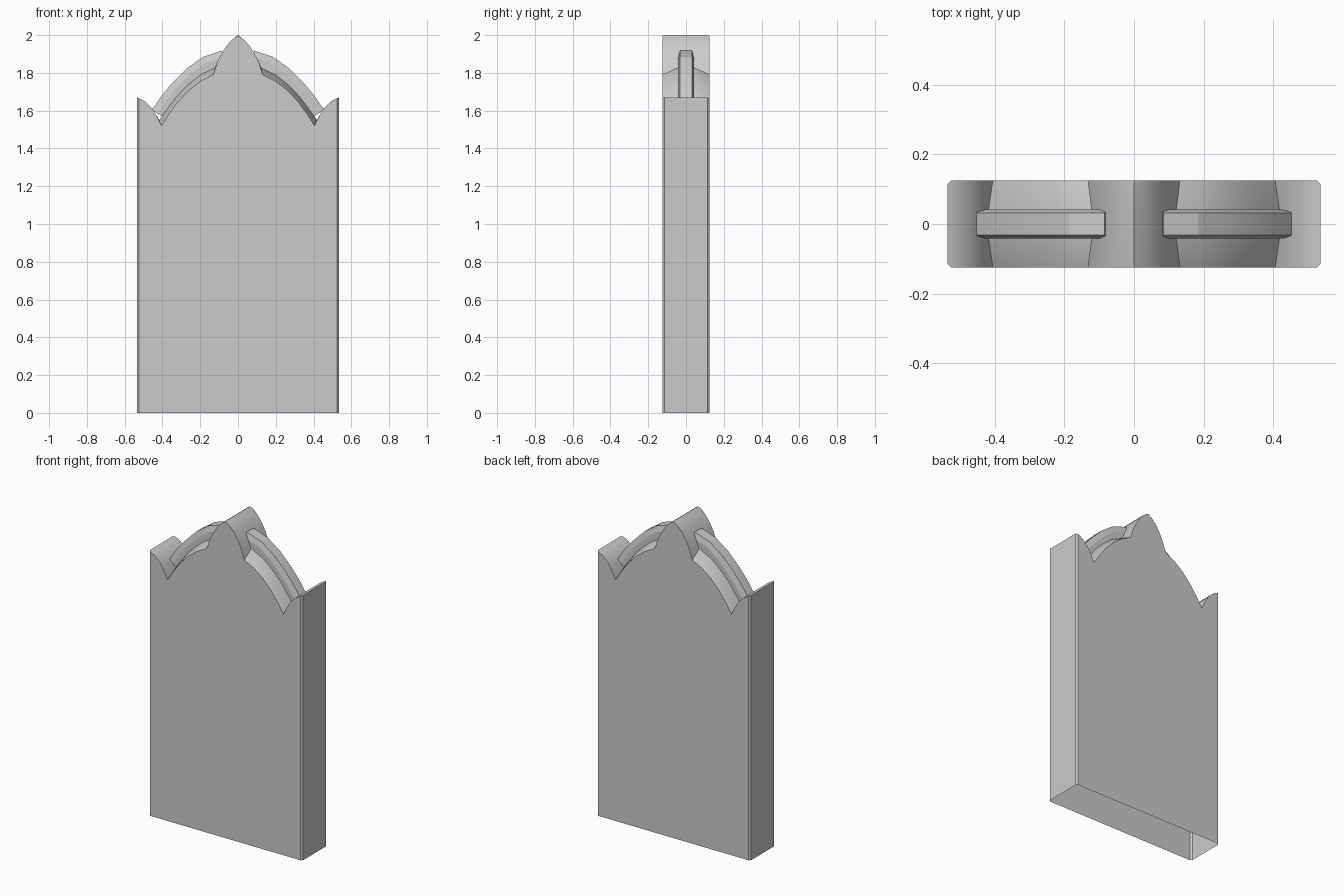
import bpy, bmesh
from mathutils import Vector

if "Cube" in bpy.data.objects:
    bpy.data.objects.remove(bpy.data.objects["Cube"])


def make_object(name, bm, angle):
    bmesh.ops.recalc_face_normals(bm, faces=bm.faces)
    me = bpy.data.meshes.new(name)
    bm.to_mesh(me)
    bm.free()
    ob = bpy.data.objects.new(name, me)
    bpy.context.collection.objects.link(ob)
    bpy.ops.object.select_all(action='DESELECT')
    ob.select_set(True)
    bpy.context.view_layer.objects.active = ob
    bpy.ops.object.shade_smooth_by_angle(angle=angle)
    return ob


def skin(bm, rows, closed=False):
    n = len(rows[0])
    for a, b in zip(rows, rows[1:]):
        for i in range(n if closed else n - 1):
            j = (i + 1) % n
            bm.faces.new((a[i], a[j], b[j], b[i]))


# Right half of the slab outline: outer face and inner ridge of the arch
SHOULDER = [(0.52, 1.664), (0.49, 1.648), (0.455, 1.613), (0.43, 1.573)]
ARCH_OUT = [(0.405, 1.52), (0.365, 1.583), (0.315, 1.65),
            (0.26, 1.708), (0.2, 1.755), (0.132, 1.79)]
ARCH_IN = [(0.418, 1.55), (0.375, 1.61), (0.325, 1.676),
           (0.265, 1.738), (0.2, 1.79), (0.121, 1.828)]
PEAK = [(0.106, 1.865), (0.085, 1.905), (0.06, 1.945), (0.03, 1.977)]


def outline(t, inset):
    arch = [Vector(a).lerp(Vector(b), t) for a, b in zip(ARCH_OUT, ARCH_IN)]
    w = 0.535 - inset
    half = [(w, 0), (w, 1.67 - inset * 0.4)] + SHOULDER + [tuple(p) for p in arch] + PEAK
    return half + [(0, 2.0 - inset * 0.4)] + [(-x, z) for x, z in reversed(half)]


# Slab: outlines lofted through the depth, open underneath
bm = bmesh.new()
rows = []
for y, t, inset in [(-0.125, 0, 0.01), (-0.115, 0.12, 0), (-0.04, 1, 0),
                    (0.04, 1, 0), (0.115, 0.12, 0), (0.125, 0, 0.01)]:
    rows.append([bm.verts.new((x, y, z)) for x, z in outline(t, inset)])
skin(bm, rows)
bm.faces.new(rows[0])
bm.faces.new(rows[-1])
make_object("headstone_slab", bm, 0.6)

# Chamfered rib sweeping over the arch on each side of the peak
path = [Vector(p) for p in [(0.455, 1.605), (0.405, 1.678), (0.35, 1.745),
                            (0.27, 1.825), (0.185, 1.885), (0.085, 1.918)]]
section = [(-0.042, 0.13), (-0.042, 0.035), (-0.032, 0),
           (0.032, 0), (0.042, 0.035), (0.042, 0.13)]
bm = bmesh.new()
rows = []
for i, p in enumerate(path):
    d = (path[min(i + 1, len(path) - 1)] - path[max(i - 1, 0)]).normalized()
    inward = Vector((-d.y, d.x))
    if inward.y > 0:
        inward = -inward
    row = []
    for y, depth in section:
        q = p + inward * depth
        row.append(bm.verts.new((q.x, y, q.y)))
    rows.append(row)
skin(bm, rows, closed=True)
bm.faces.new(rows[0])
bm.faces.new(rows[-1])
rib = make_object("arch_rib", bm, 0.25)
rib.modifiers.new("mirror", 'MIRROR').use_axis[0] = True
